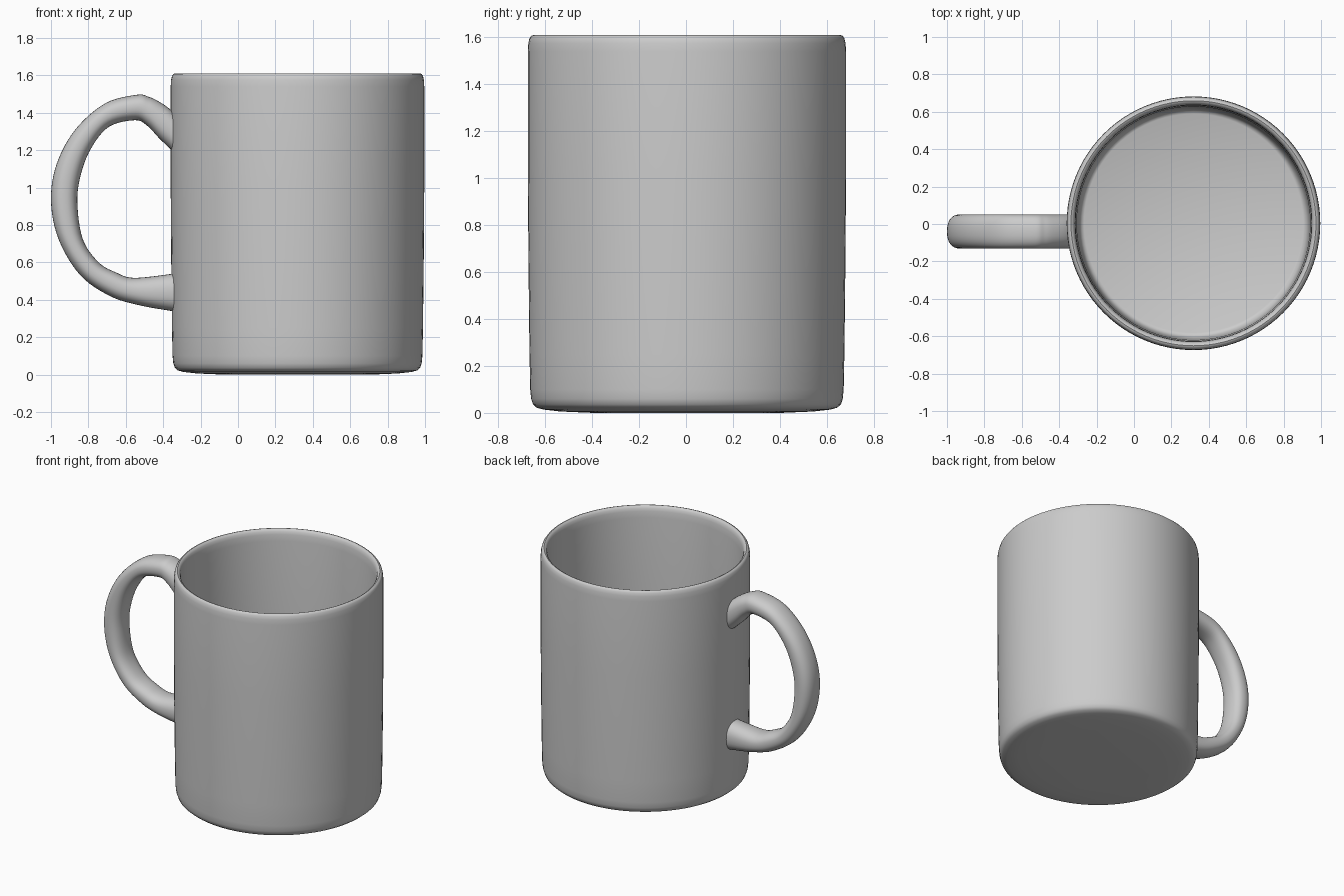
import bpy, bmesh, math
from mathutils import Vector

if "Cube" in bpy.data.objects:
    bpy.data.objects.remove(bpy.data.objects["Cube"])

CX, CY = 0.318, 0.004


def finish(name, bm):
    bmesh.ops.recalc_face_normals(bm, faces=bm.faces)
    mesh = bpy.data.meshes.new(name)
    bm.to_mesh(mesh)
    bm.free()
    ob = bpy.data.objects.new(name, mesh)
    bpy.context.collection.objects.link(ob)
    bpy.ops.object.select_all(action='DESELECT')
    bpy.context.view_layer.objects.active = ob
    ob.select_set(True)
    bpy.ops.object.shade_smooth_by_angle(angle=math.radians(40))
    return ob


def bridge(bm, a, b):
    n = len(a)
    for i in range(n):
        bm.faces.new((a[i], a[(i + 1) % n], b[(i + 1) % n], b[i]))


def catmull(points, steps):
    # smooth curve through the given points
    p = [Vector(q) for q in points]
    p = [2 * p[0] - p[1]] + p + [2 * p[-1] - p[-2]]
    out = []
    for i in range(1, len(p) - 2):
        a, b, c, d = p[i - 1:i + 3]
        for s in range(steps):
            t = s / steps
            out.append(0.5 * (2 * b + (c - a) * t + (2 * a - 5 * b + 4 * c - d) * t * t
                              + (3 * b - a - 3 * c + d) * t ** 3))
    return out + [p[-2]]


# Cup: one lathed wall, from underside over the rim to the inner floor
profile = [(0.40, 0.0), (0.54, 0.006), (0.61, 0.014), (0.64, 0.022), (0.656, 0.036),
           (0.664, 0.06), (0.668, 0.10), (0.671, 0.25), (0.675, 0.60), (0.678, 1.0),
           (0.678, 1.54), (0.676, 1.575), (0.671, 1.597), (0.664, 1.607), (0.655, 1.61),
           (0.646, 1.606), (0.638, 1.595), (0.633, 1.575), (0.630, 1.53), (0.624, 1.0),
           (0.620, 0.25), (0.616, 0.15), (0.608, 0.118), (0.598, 0.104), (0.585, 0.098)]
bm = bmesh.new()
SEG = 96
rings = []
for r, z in profile:
    rings.append([bm.verts.new((CX + r * math.cos(2 * math.pi * i / SEG),
                                CY + r * math.sin(2 * math.pi * i / SEG), z))
                  for i in range(SEG)])
for a, b in zip(rings, rings[1:]):
    bridge(bm, a, b)
bm.faces.new(rings[0])
bm.faces.new(rings[-1])
finish("cup", bm)

# Handle: loft between its outer and inner outlines (x, z)
outer = [(-0.32, 1.375), (-0.365, 1.42), (-0.42, 1.458), (-0.54, 1.496), (-0.71, 1.45),
         (-0.87, 1.31), (-0.97, 1.125), (-1.0, 0.93), (-0.96, 0.725), (-0.845, 0.533),
         (-0.685, 0.42), (-0.525, 0.37), (-0.355, 0.34), (-0.32, 0.334)]
inner = [(-0.32, 1.17), (-0.36, 1.205), (-0.42, 1.262), (-0.55, 1.36), (-0.69, 1.325),
         (-0.785, 1.21), (-0.84, 1.07), (-0.859, 0.92), (-0.83, 0.725), (-0.745, 0.60),
         (-0.65, 0.545), (-0.555, 0.517), (-0.355, 0.538), (-0.32, 0.544)]
inner[3:3] = [(-0.485, 1.33)]
outer[3:3] = [(-0.475, 1.484)]
HY, HALF_Y, SIDES = -0.04, 0.091, 32
bm = bmesh.new()
rings = []
for o, n in zip(catmull(outer, 6), catmull(inner, 6)):
    mid, half = (o + n) / 2, (o - n) / 2
    ring = []
    for i in range(SIDES):
        c, s = math.cos(2 * math.pi * i / SIDES), math.sin(2 * math.pi * i / SIDES)
        # slightly squared oval section
        u = math.copysign(abs(c) ** 0.85, c)
        v = math.copysign(abs(s) ** 0.85, s)
        p = mid + half * u
        ring.append(bm.verts.new((p.x, HY + HALF_Y * v, p.y)))
    rings.append(ring)
for a, b in zip(rings, rings[1:]):
    bridge(bm, a, b)
bm.faces.new(rings[0])
bm.faces.new(rings[-1])
finish("handle", bm)
